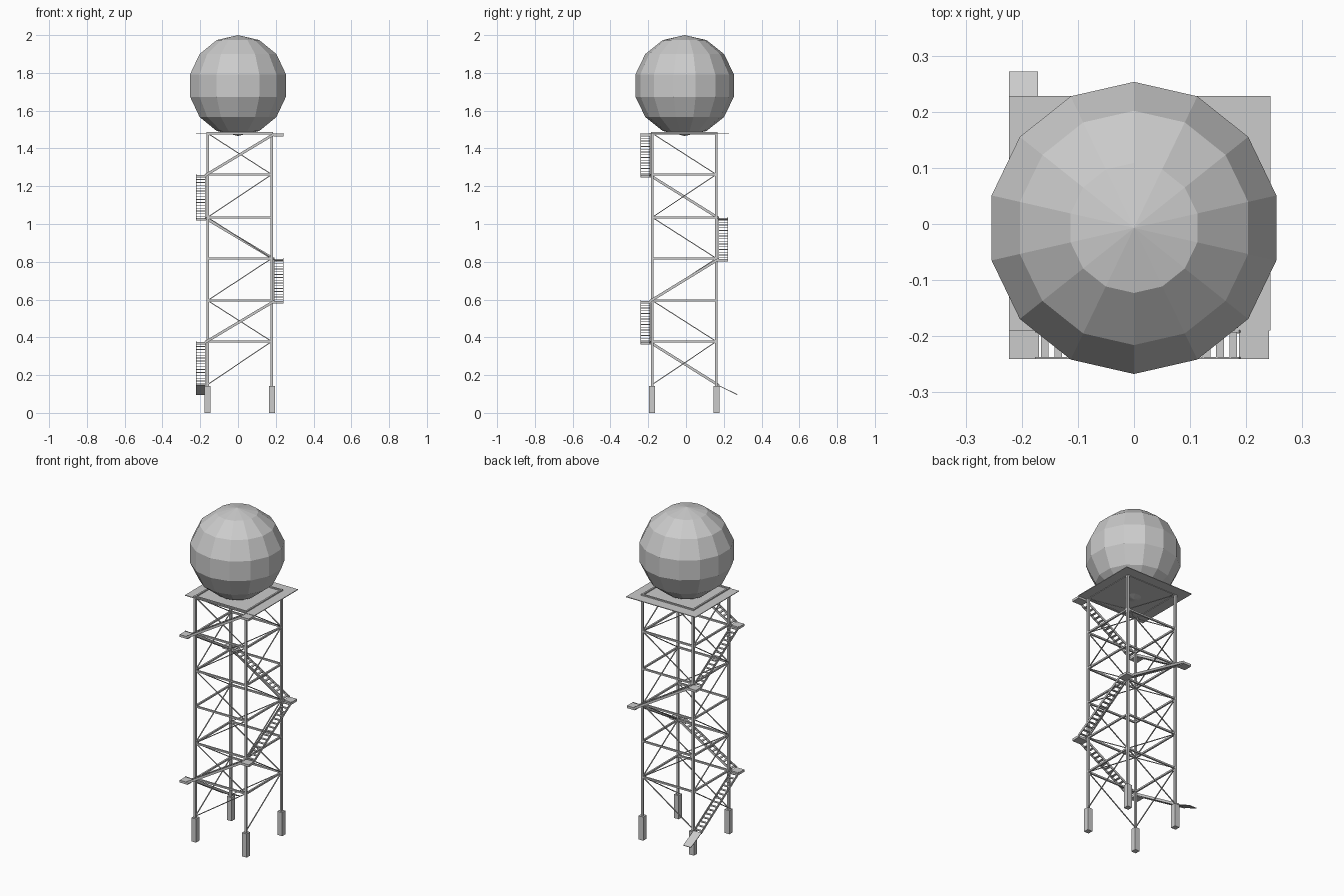
import bpy, bmesh, math
from mathutils import Matrix, Vector

if "Cube" in bpy.data.objects:
    bpy.data.objects.remove(bpy.data.objects["Cube"])

CX, CY, H = 0.009, -0.009, 0.17          # tower centre and half spacing of legs
LEVELS = [0.15, 0.378, 0.595, 0.818, 1.035, 1.262, 1.48]
CENTRE = Matrix.Translation((CX, CY, 0))


def bar(bm, a, b, w, h, m=CENTRE):
    """Rectangular bar from a to b, w wide sideways and h deep."""
    a, b = Vector(a), Vector(b)
    d = (b - a).normalized()
    side = d.cross(Vector((0, 0, 1)))
    side = side.normalized() if side.length > 1e-4 else Vector((1, 0, 0))
    up = side.cross(d)
    rot = Matrix((side, d, up)).transposed().to_4x4()
    scale = Matrix.Diagonal((w, (b - a).length, h, 1))
    bmesh.ops.create_cube(bm, size=1, matrix=m @ Matrix.Translation((a + b) / 2) @ rot @ scale)


def box(bm, lo, hi, m=CENTRE):
    lo, hi = Vector(lo), Vector(hi)
    bmesh.ops.create_cube(bm, size=1, matrix=m @ Matrix.Translation((lo + hi) / 2)
                          @ Matrix.Diagonal((*(hi - lo), 1)))


def finish(bm, name):
    bmesh.ops.recalc_face_normals(bm, faces=bm.faces)
    mesh = bpy.data.meshes.new(name)
    bm.to_mesh(mesh)
    bm.free()
    obj = bpy.data.objects.new(name, mesh)
    bpy.context.collection.objects.link(obj)
    return obj


def turn(quarters):
    return CENTRE @ Matrix.Rotation(quarters * math.pi / 2, 4, 'Z')


# Footings and legs
feet, legs = bmesh.new(), bmesh.new()
for sx in (-1, 1):
    for sy in (-1, 1):
        x, y = sx * H, sy * H
        box(feet, (x - 0.016, y - 0.016, 0), (x + 0.016, y + 0.016, 0.143))
        box(legs, (x - 0.0065, y - 0.0065, 0.14), (x + 0.0065, y + 0.0065, 1.488))
finish(feet, "footings")
finish(legs, "tower_legs")

# Horizontal beams at every level
beams = bmesh.new()
for z in LEVELS[1:]:
    for q in range(4):
        bar(beams, (-H, -H, z), (H, -H, z), 0.01, 0.014 if z > 1.4 else 0.01, turn(q))
finish(beams, "horizontal_beams")

# Diagonal rods zigzagging up each side, the same way on opposite sides
rods = bmesh.new()
for i in range(6):
    z0, z1 = LEVELS[i], LEVELS[i + 1]
    if i % 2:
        z0, z1 = z1, z0
    for s in (-H, H):
        bar(rods, (-H, s, z0), (H, s, z1), 0.005, 0.005)
        bar(rods, (s, -H, z0), (s, H, z1), 0.005, 0.005)
finish(rods, "diagonal_braces")

# Stair flights winding round the tower, each with a corner landing
IN, OUT, STEPS = -0.180, -0.232, 15
stairs, landings = bmesh.new(), bmesh.new()
for k in range(6):
    m = turn(k - 1)
    z0, z1 = LEVELS[k] - 0.004, LEVELS[k + 1] - 0.004
    for y in (IN - 0.002, OUT + 0.002):
        bar(stairs, (-0.182, y, z0), (0.182, y, z1), 0.004, 0.014, m)
    for i in range(STEPS):
        t = (i + 0.5) / STEPS
        x, z = -0.18 + 0.36 * t, z0 + (z1 - z0) * t
        box(stairs, (x - 0.007, OUT, z - 0.002), (x + 0.007, IN, z + 0.002), m)
    box(landings, (0.178, OUT, z1 - 0.012), (-OUT, -0.178, z1 + 0.002), m)
finish(stairs, "stair_flights")
finish(landings, "stair_landings")

# Sloping plate at the foot of the stairs
ramp = bmesh.new()
mid = (IN + OUT) / 2
bar(ramp, (mid, 0.178, 0.147), (mid, 0.28, 0.097), 0.052, 0.004)
finish(ramp, "bottom_ramp")

# Deck, open along the front where the last flight arrives
deck = bmesh.new()
box(deck, (-0.232, -0.181, 1.476), (0.234, 0.237, 1.480))
finish(deck, "top_deck")

# Faceted dome, with a corner of each ring on the y axis
dome = bmesh.new()
bmesh.ops.create_uvsphere(dome, u_segments=14, v_segments=7, radius=0.267)
if max(v.co.x for v in dome.verts) > max(v.co.y for v in dome.verts):
    bmesh.ops.rotate(dome, verts=dome.verts, matrix=Matrix.Rotation(math.pi / 2, 3, 'Z'))
bmesh.ops.translate(dome, verts=dome.verts, vec=(0, -0.007, 1.733))
finish(dome, "faceted_dome")
